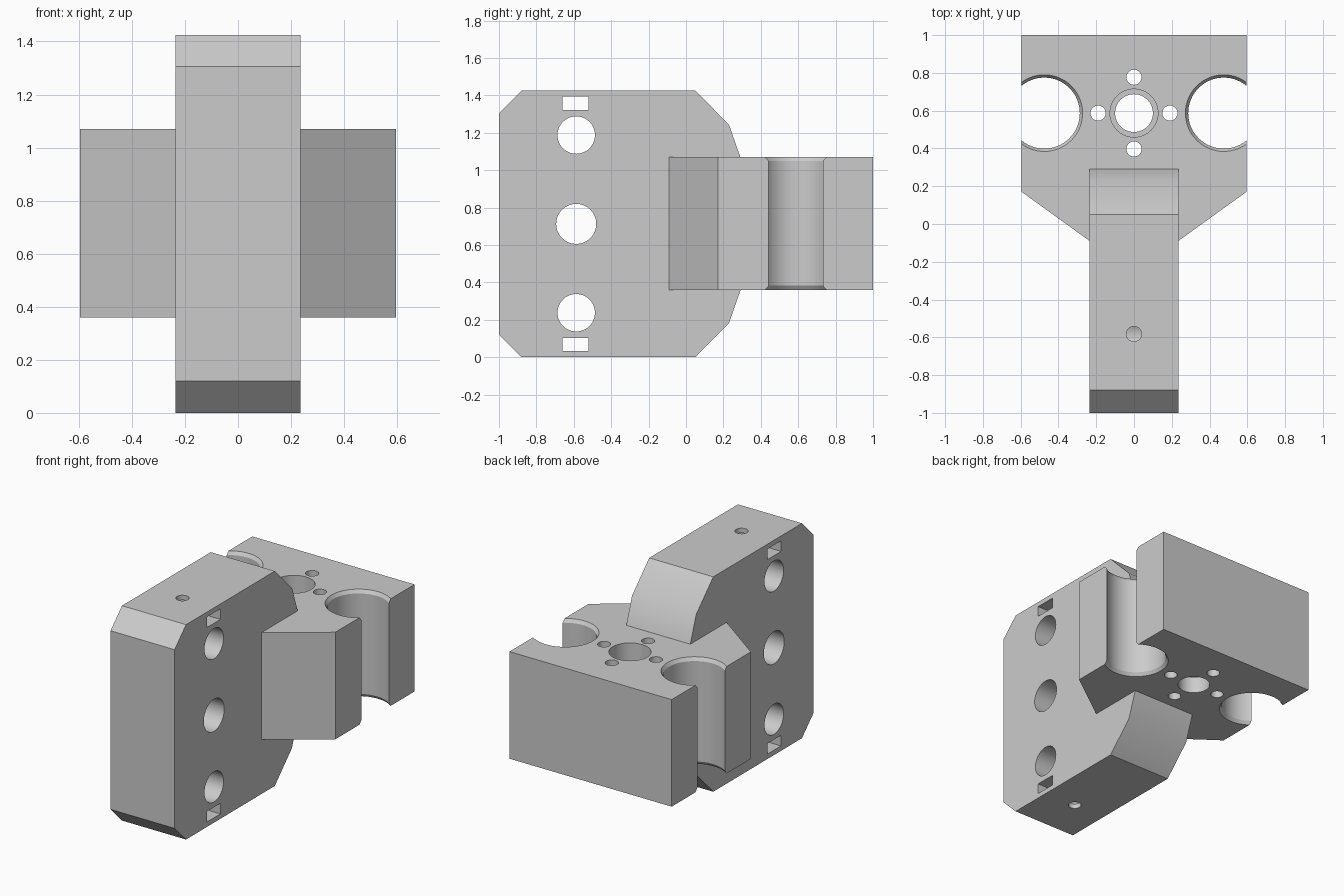
import bpy, bmesh, math
from mathutils import Matrix, Vector

old = bpy.data.objects.get("Cube")
if old:
    bpy.data.objects.remove(old, do_unlink=True)

grey = bpy.data.materials.new("light grey")
grey.use_nodes = True
colour = (0.6, 0.6, 0.6, 1)
grey.diffuse_color = colour
grey.node_tree.nodes["Principled BSDF"].inputs["Base Color"].default_value = colour


def to_object(name, bm):
    bmesh.ops.recalc_face_normals(bm, faces=bm.faces[:])
    mesh = bpy.data.meshes.new(name)
    bm.to_mesh(mesh)
    bm.free()
    mesh.materials.append(grey)
    ob = bpy.data.objects.new(name, mesh)
    bpy.context.scene.collection.objects.link(ob)
    return ob


def prism(name, points, sweep):
    """Extrude a closed outline of 3D points along a vector."""
    bm = bmesh.new()
    face = bm.faces.new([bm.verts.new(p) for p in points])
    new = bmesh.ops.extrude_face_region(bm, geom=[face])["geom"]
    bmesh.ops.translate(bm, vec=Vector(sweep),
                        verts=[v for v in new if isinstance(v, bmesh.types.BMVert)])
    return to_object(name, bm)


def turned(name, profile, centre, along_x=False, sides=64):
    """Solid of revolution from (radius, height) pairs."""
    bm = bmesh.new()
    rings = [[bm.verts.new((r * math.cos(math.tau * i / sides),
                            r * math.sin(math.tau * i / sides), h))
              for i in range(sides)] for r, h in profile]
    for a, b in zip(rings, rings[1:]):
        for i in range(sides):
            j = (i + 1) % sides
            bm.faces.new((a[i], a[j], b[j], b[i]))
    bm.faces.new(rings[0])
    bm.faces.new(rings[-1])
    if along_x:
        bm.transform(Matrix.Rotation(math.pi / 2, 4, "Y"))
    bm.transform(Matrix.Translation(centre))
    return to_object(name, bm)


def combine(target, tool, operation):
    mod = target.modifiers.new(operation, "BOOLEAN")
    mod.operation = operation
    mod.solver = "EXACT"
    mod.object = tool
    bpy.context.view_layer.objects.active = target
    bpy.ops.object.modifier_apply(modifier=mod.name)
    bpy.data.objects.remove(tool, do_unlink=True)


W, H = 0.235, 1.425          # plate half width, height
LOW, HIGH = 0.36, 1.07       # carriage block bottom and top
MID = H / 2
CY = 0.587                   # distance of both hole rows from the centre

# Upright plate: lower half of the side outline, mirrored to the top
half = [(-1, 0.12), (-0.88, 0), (0.05, 0), (0.23, 0.182), (0.292, LOW)]
outline = half + [(y, H - z) for y, z in reversed(half)]
body = prism("carriage_bracket", [(-W, y, z) for y, z in outline], (2 * W, 0, 0))

# Wide block behind the plate, tapering into it
side = [(0.595, 1), (0.595, 0.17), (W - 0.02, -0.104)]
plan = side + [(-x, y) for x, y in reversed(side)]
block = prism("block", [(x, y, LOW) for x, y in plan], (0, 0, HIGH - LOW))
combine(body, block, "UNION")

# Chamfered open bores in the block sides
for s in (-1, 1):
    bore = [(0.203, LOW - 0.1), (0.203, LOW), (0.188, LOW + 0.022),
            (0.188, HIGH - 0.022), (0.203, HIGH), (0.203, HIGH + 0.1)]
    combine(body, turned("bore_cutter", bore, (s * 0.475, CY, 0)), "DIFFERENCE")

# Stepped centre hole and four screw holes around it
step = [(0.1, 0.2), (0.1, 0.47), (0.127, 0.47), (0.127, 1.2)]
combine(body, turned("centre_cutter", step, (0, CY, 0)), "DIFFERENCE")
for dx, dy in ((0.19, 0), (-0.19, 0), (0, 0.19), (0, -0.19)):
    screw = turned("screw_cutter", [(0.04, 0.2), (0.04, 1.2)], (dx, CY + dy, 0), sides=32)
    combine(body, screw, "DIFFERENCE")

# Cross holes through the plate
for z, r in ((MID - 0.475, 0.1), (MID, 0.107), (MID + 0.475, 0.1)):
    hole = turned("cross_cutter", [(r, -0.5), (r, 0.5)], (0, -CY, z), along_x=True)
    combine(body, hole, "DIFFERENCE")

# Nut slots and clamping screw holes at the top and bottom of the plate
for s in (-1, 1):
    z0, z1 = MID + s * 0.61, MID + s * 0.68
    rect = [(-0.5, y, z) for y, z in
            ((-0.66, z0), (-0.52, z0), (-0.52, z1), (-0.66, z1))]
    combine(body, prism("slot_cutter", rect, (1, 0, 0)), "DIFFERENCE")
    ends = [(0.04, MID + s * 0.5), (0.04, MID + s * 0.8)]
    combine(body, turned("clamp_cutter", ends, (0, -0.582, 0), sides=32), "DIFFERENCE")

# Smooth bores, crisp corners
bpy.ops.object.select_all(action="DESELECT")
body.select_set(True)
bpy.context.view_layer.objects.active = body
bpy.ops.object.shade_smooth_by_angle(angle=math.radians(30))
